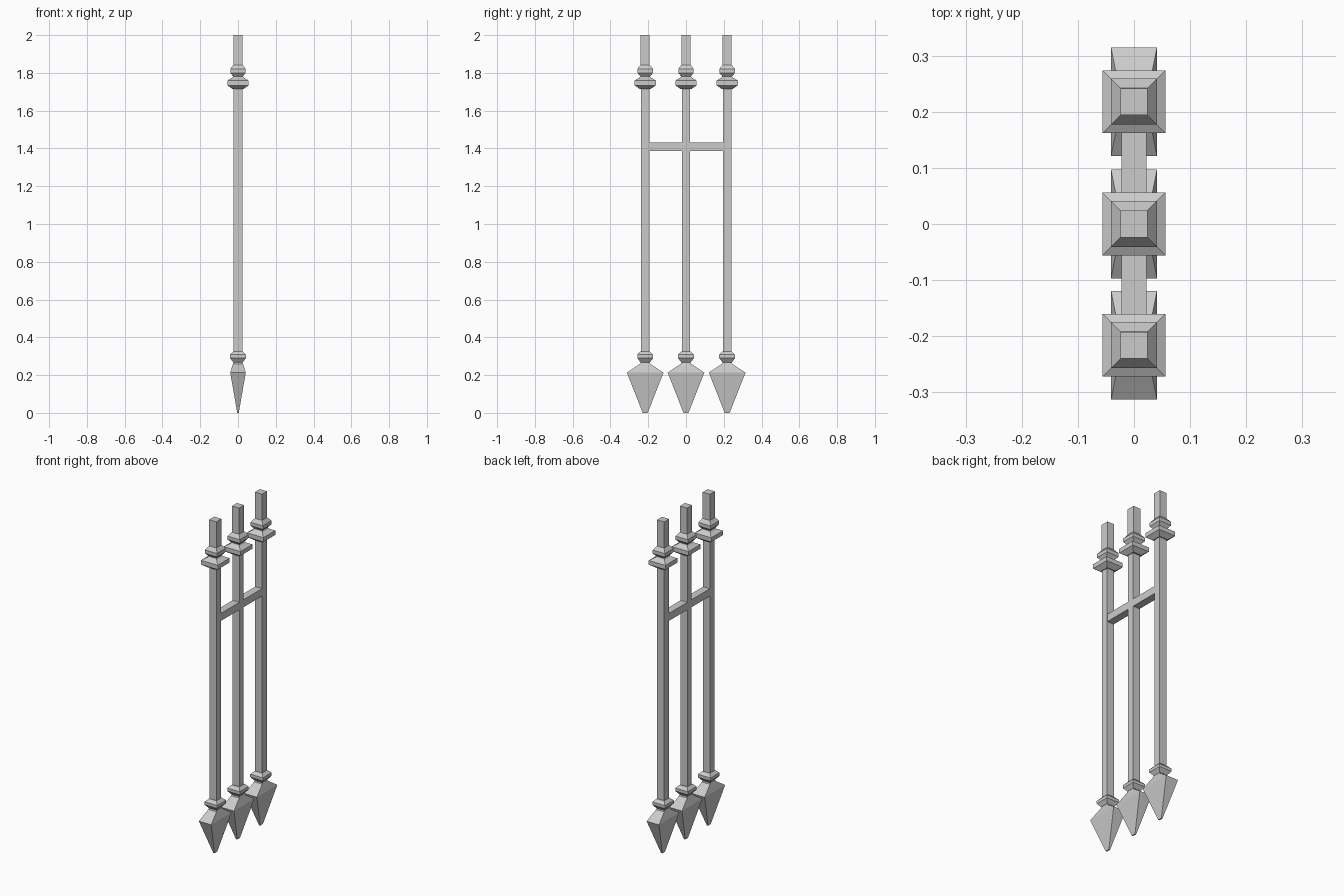
import bpy, bmesh

if "Cube" in bpy.data.objects:
    bpy.data.objects.remove(bpy.data.objects["Cube"])


def loft(name, y, rings):
    """Stack rectangular sections (z, half x, half y) into a closed solid."""
    bm = bmesh.new()
    loops = [[bm.verts.new((sx * hx, y + sy * hy, z))
              for sx, sy in ((-1, -1), (1, -1), (1, 1), (-1, 1))]
             for z, hx, hy in rings]
    bm.faces.new(loops[0][::-1])
    bm.faces.new(loops[-1])
    for a, b in zip(loops, loops[1:]):
        for i in range(4):
            j = (i + 1) % 4
            bm.faces.new((a[i], a[j], b[j], b[i]))
    mesh = bpy.data.meshes.new(name)
    bm.to_mesh(mesh)
    bm.free()
    ob = bpy.data.objects.new(name, mesh)
    bpy.context.collection.objects.link(ob)


def square(*rings):
    return [(z, h, h) for z, h in rings]


for label, y, w in (("left", -0.216, 0.022), ("middle", 0, 0.020), ("right", 0.218, 0.022)):
    # flattened spear head pointing down, with a short neck
    loft(label + "_spear_head", y, [(0, 0.004, 0.013), (0.213, 0.041, 0.097),
                                    (0.26, 0.027, 0.027), (0.27, 0.024, 0.024)])
    # lower collar ring
    loft(label + "_lower_collar", y, square((0.268, 0.025), (0.29, 0.042),
                                            (0.308, 0.042), (0.325, 0.025)))
    # long shaft
    loft(label + "_shaft", y, [(0.32, 0.0235, w), (1.72, 0.0235, w)])
    # double upper collar
    loft(label + "_upper_collar", y, square((1.714, 0.028), (1.734, 0.056), (1.76, 0.056),
                                            (1.775, 0.030), (1.782, 0.026), (1.80, 0.041),
                                            (1.821, 0.041), (1.843, 0.024)))
    # square top end of the shaft
    loft(label + "_top_post", y, square((1.84, 0.0238), (2.0, 0.0238)))

# crossbars joining the shafts
for label, y in (("left", -0.108), ("right", 0.109)):
    loft(label + "_crossbar", y, [(1.387, 0.0225, 0.092), (1.432, 0.0225, 0.092)])
